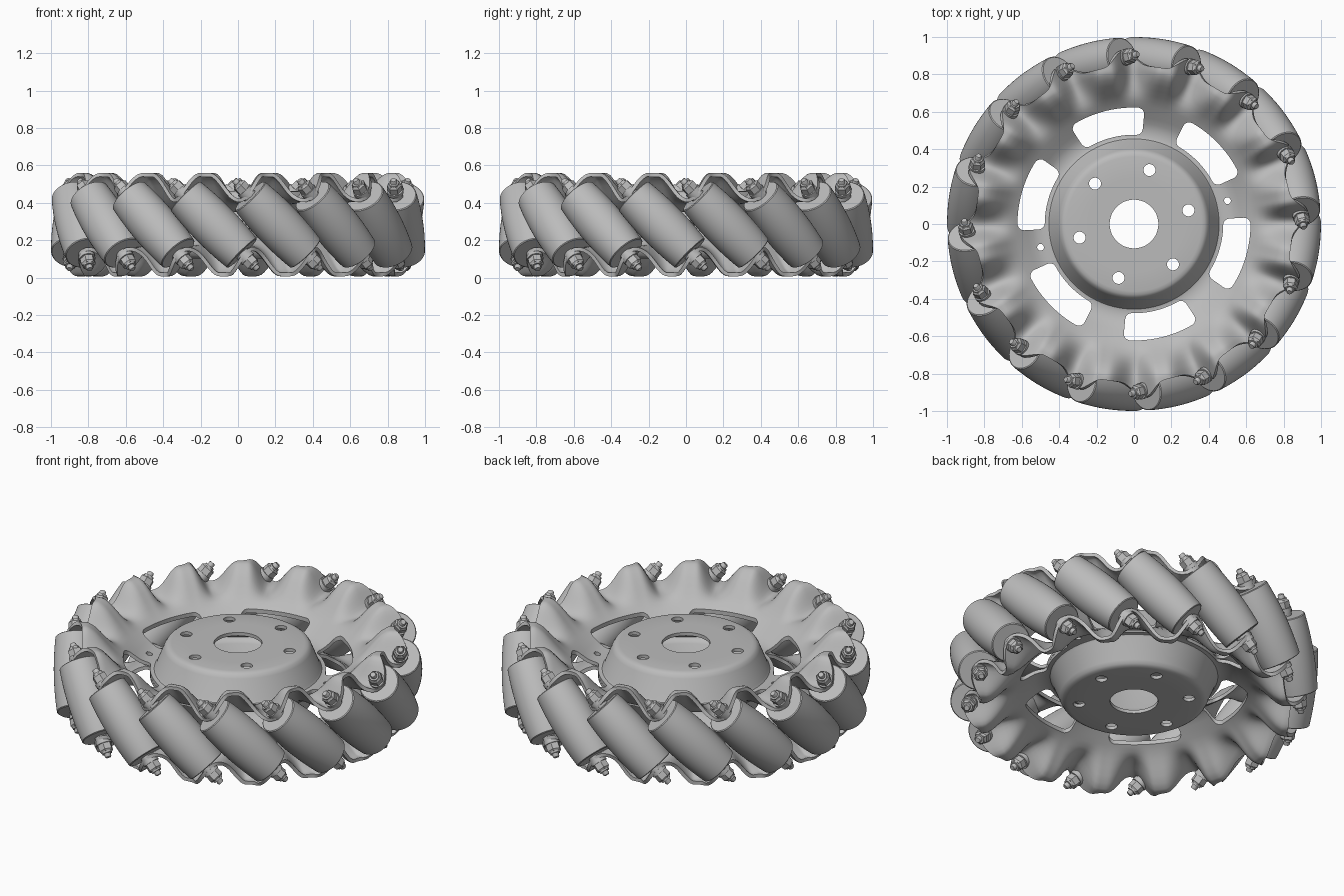
import bpy, bmesh
from math import sin, cos, pi, radians, sqrt
from mathutils import Matrix

if "Cube" in bpy.data.objects:
    bpy.data.objects.remove(bpy.data.objects["Cube"])

COUNT = 16
STEP = 2 * pi / COUNT
AXIS_R = 0.876           # distance of roller axes from the wheel axis
HALF = 0.217             # half length of a roller
MID_Z = 0.283
FRAME = Matrix.Translation((0, 0, MID_Z)) @ Matrix.Rotation(radians(14), 4, 'Z')
RISE = radians(-9.4)     # where the rim wave rises, from each roller centre

grey = bpy.data.materials.new("light_grey_metal")
grey.use_nodes = True
colour = (0.5, 0.5, 0.5, 1)
grey.diffuse_color = colour
grey.node_tree.nodes["Principled BSDF"].inputs["Base Color"].default_value = colour
made = []


def to_mesh(bm, name):
    bmesh.ops.recalc_face_normals(bm, faces=bm.faces)
    mesh = bpy.data.meshes.new(name)
    bm.to_mesh(mesh)
    bm.free()
    mesh.materials.append(grey)
    return mesh


def add(name, mesh, matrix):
    ob = bpy.data.objects.new(name, mesh)
    bpy.context.collection.objects.link(ob)
    ob.matrix_world = matrix
    made.append(ob)
    return ob


def lathe(bm, profile, sides):
    """Closed solid of revolution about z from (radius, height) pairs."""
    rings = [[bm.verts.new((r * cos(2 * pi * i / sides), r * sin(2 * pi * i / sides), z))
              for i in range(sides)] for r, z in profile]
    for a, b in zip(rings, rings[1:]):
        for i in range(sides):
            j = (i + 1) % sides
            bm.faces.new((a[i], a[j], b[j], b[i]))
    bm.faces.new(rings[0][::-1])
    bm.faces.new(rings[-1])


def prism(bm, points, low, high):
    bottom = [bm.verts.new((x, y, low)) for x, y in points]
    top = [bm.verts.new((x, y, high)) for x, y in points]
    bm.faces.new(bottom[::-1])
    bm.faces.new(top)
    for i in range(len(points)):
        j = (i + 1) % len(points)
        bm.faces.new((bottom[i], bottom[j], top[j], top[i]))


# Barrel roller: follows the outer circle of the wheel
bm = bmesh.new()
barrel = []
for i in range(17):
    t = (i / 8 - 1) * (HALF - 0.004)
    barrel.append((1 - sqrt(AXIS_R ** 2 + t * t / 2), t))
end_r = barrel[0][0] - 0.005
barrel = [(0.05, -HALF), (end_r, -HALF)] + barrel + [(end_r, HALF), (0.05, HALF)]
lathe(bm, barrel, 48)
roller_mesh = to_mesh(bm, "roller")

# Axle bolt: spacer, washer, hex nut and short stud end on each side
bm = bmesh.new()
for s in (-1, 1):
    lathe(bm, [(0.04, s * 0.2), (0.04, s * 0.24)], 24)
    lathe(bm, [(0.044, s * 0.24), (0.044, s * 0.262)], 24)
    lathe(bm, [(0.04, s * 0.255), (0.04, s * 0.298), (0.032, s * 0.307)], 6)
    lathe(bm, [(0.029, s * 0.3), (0.027, s * 0.316)], 24)
lathe(bm, [(0.014, -0.338), (0.018, -0.332), (0.018, 0.332), (0.014, 0.338)], 16)
bolt_mesh = to_mesh(bm, "axle_bolt")

for k in range(COUNT):
    place = (FRAME @ Matrix.Rotation(k * STEP, 4, 'Z')
             @ Matrix.Translation((AXIS_R, 0, 0)) @ Matrix.Rotation(pi / 4, 4, 'X'))
    add(f"roller_{k + 1}", roller_mesh, place)
    add(f"axle_bolt_{k + 1}", bolt_mesh, place)


# Side plate: raised hub cap, sloping spoke ring, flared bowl and wavy rim
def wave(p):
    if abs(p) < 0.18:
        return sin(p / 0.18 * pi / 2)
    return cos(max(0, (p % 1) - 0.34) / 0.48 * pi)


def smooth(x):
    x = min(1, max(0, x))
    return x * x * (3 - 2 * x)


PROFILE = [(0.13, 0.18), (0.25, 0.18), (0.36, 0.18), (0.378, 0.176), (0.39, 0.168),
           (0.402, 0.15), (0.447, 0.035), (0.455, 0.024), (0.47, 0.02), (0.51, 0.024),
           (0.54, 0.036), (0.57, 0.056), (0.6, 0.077), (0.63, 0.098), (0.66, 0.119),
           (0.69, 0.139), (0.72, 0.158), (0.75, 0.176), (0.78, 0.192), (0.81, 0.204),
           (0.84, 0.208), (0.88, 0.208), (0.93, 0.208)]
SIDES = COUNT * 24
bm = bmesh.new()
rows = []
for r, z in PROFILE:
    row = []
    for i in range(SIDES):
        a = 2 * pi * i / SIDES
        p = ((a - RISE) / STEP + 0.5) % 1 - 0.5
        lobe = (0.5 + 0.5 * cos(2 * pi * (p + 0.06))) ** 2.5
        rr = r if r < 0.82 else 0.82 + (r - 0.82) * (0.25 + 0.75 * lobe)
        zz = z + 0.068 * wave(p) * smooth((r - 0.64) / 0.18)
        row.append(bm.verts.new((rr * cos(a), rr * sin(a), zz)))
    rows.append(row)
for a, b in zip(rows, rows[1:]):
    for i in range(SIDES):
        j = (i + 1) % SIDES
        bm.faces.new((a[i], b[i], b[j], a[j]))
sheet = bpy.data.meshes.new("side_plate_sheet")
bm.to_mesh(sheet)
bm.free()
sheet.materials.append(grey)
plate = add("top_side_plate", sheet, FRAME)

# Cutter for ring windows, hub bolt holes and two small ring holes
bm = bmesh.new()


def hole(angle, dist, radius):
    prism(bm, [(dist * cos(angle) + radius * cos(pi * i / 12),
                dist * sin(angle) + radius * sin(pi * i / 12)) for i in range(24)], -0.3, 0.4)


for k in range(6):
    hole(k * pi / 3, 0.3, 0.032)
    centre = pi / 6 + k * pi / 3
    half_w, half_h, corner = 0.185, 0.073, 0.035
    outline = []
    for sx, sy, start in ((1, 1, 0), (-1, 1, 1), (-1, -1, 2), (1, -1, 3)):
        for i in range(7):
            t = (start + i / 6) * pi / 2
            outline.append((sx * (half_w - corner) + corner * cos(t),
                            sy * (half_h - corner) + corner * sin(t)))
    # Subdivide the long sides so that they follow the arc
    full = []
    for (u, v), (u2, v2) in zip(outline, outline[1:] + outline[:1]):
        n = max(1, round(abs(u2 - u) / 0.03))
        full += [(u + (u2 - u) * i / n, v + (v2 - v) * i / n) for i in range(n)]
    prism(bm, [((0.55 + v) * cos(centre - u / 0.55), (0.55 + v) * sin(centre - u / 0.55))
               for u, v in full], -0.3, 0.4)
for angle in (0, pi):
    hole(angle, 0.515, 0.018)
cutter = add("plate_cutter", to_mesh(bm, "plate_cutter"), FRAME)
cutter.hide_render = True

solid = plate.modifiers.new("thickness", 'SOLIDIFY')
solid.thickness = 0.02
solid.offset = -1
cut = plate.modifiers.new("openings", 'BOOLEAN')
cut.operation = 'DIFFERENCE'
cut.solver = 'EXACT'
cut.object = cutter
bpy.context.view_layer.update()
graph = bpy.context.evaluated_depsgraph_get()
plate_mesh = bpy.data.meshes.new_from_object(plate.evaluated_get(graph))
plate.modifiers.clear()
plate.data = plate_mesh
made.remove(cutter)
bpy.data.objects.remove(cutter)

# The lower plate is the same part turned over
add("bottom_side_plate", plate_mesh, FRAME @ Matrix.Rotation(pi, 4, 'X'))

# Smooth shading with sharp edges kept
bpy.ops.object.select_all(action='DESELECT')
for ob in made:
    ob.select_set(True)
bpy.context.view_layer.objects.active = plate
bpy.ops.object.shade_smooth_by_angle(angle=radians(35))
